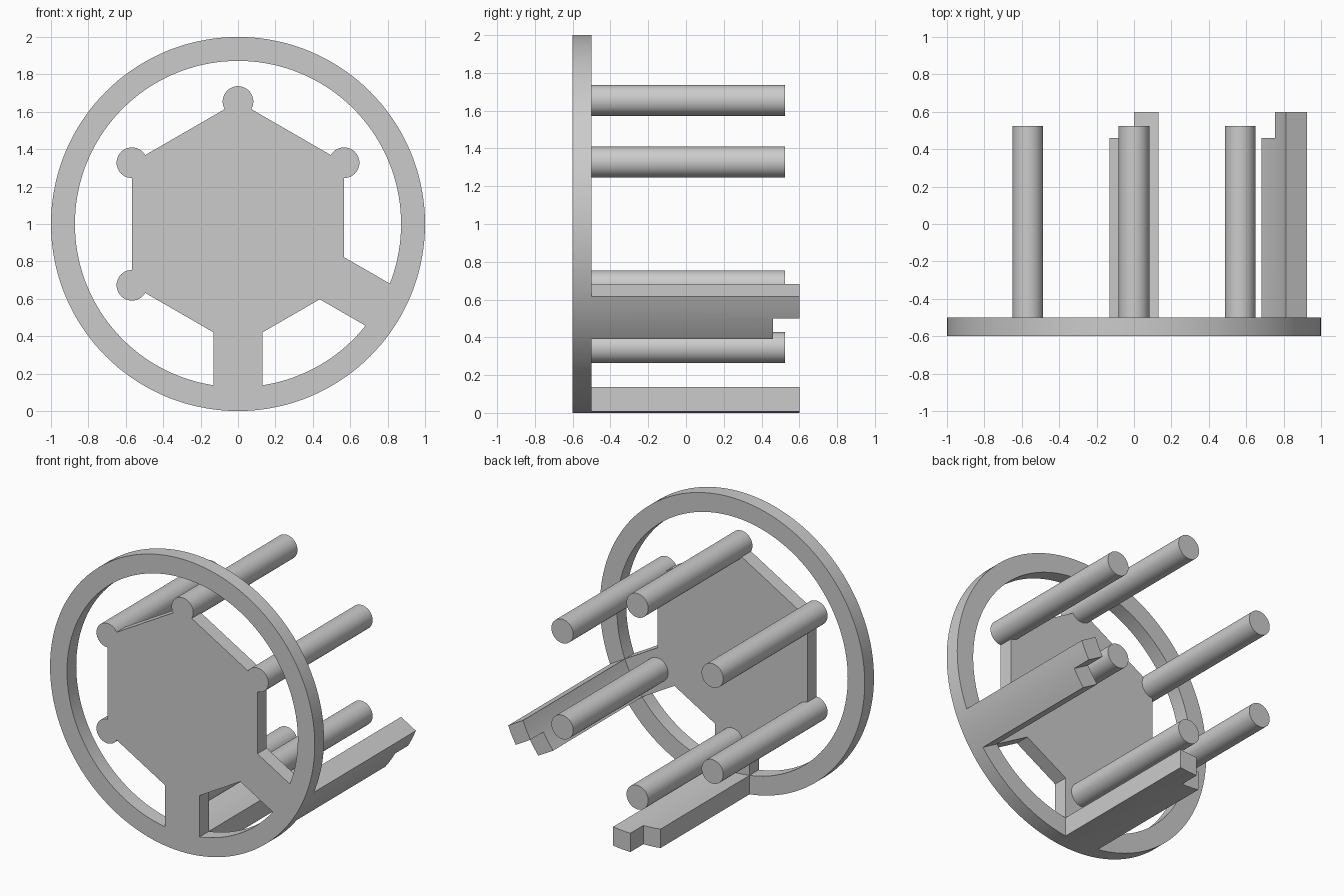
import bpy
import bmesh
from math import sin, cos, asin, radians, pi
from mathutils import Vector

if "Cube" in bpy.data.objects:
    bpy.data.objects.remove(bpy.data.objects["Cube"], do_unlink=True)

# Key sizes
CENTRE_Z = 1.0
FRONT, PLATE_BACK, PEG_BACK = -0.6, -0.5, 0.525
RING_OUT, RING_IN = 1.0, 0.872
HEX_R, PEG_R = 0.655, 0.082
HALF_W = 0.13
SPOKE_ANGLES = (-90, -30)

grey = bpy.data.materials.new("plain grey")
grey.use_nodes = True
colour = (0.6, 0.6, 0.6, 1)
grey.diffuse_color = colour
grey.node_tree.nodes["Principled BSDF"].inputs["Base Color"].default_value = colour


def polar(r, a):
    return Vector((r * cos(a), r * sin(a)))


def circle(r, n, centre=Vector((0, 0)), start=0.0):
    return [centre + polar(r, start + 2 * pi * i / n) for i in range(n)]


def prism(name, outline, y0, y1):
    """Extrude an outline drawn in the x-z plane from y0 to y1."""
    bm = bmesh.new()
    face = bm.faces.new([bm.verts.new((p.x, y0, p.y + CENTRE_Z)) for p in outline])
    new = bmesh.ops.extrude_face_region(bm, geom=[face])["geom"]
    bmesh.ops.translate(bm, vec=(0, y1 - y0, 0),
                        verts=[v for v in new if isinstance(v, bmesh.types.BMVert)])
    bmesh.ops.recalc_face_normals(bm, faces=bm.faces)
    mesh = bpy.data.meshes.new(name)
    bm.to_mesh(mesh)
    bm.free()
    mesh.materials.append(grey)
    obj = bpy.data.objects.new(name, mesh)
    bpy.context.collection.objects.link(obj)
    return obj


def select(obj):
    bpy.ops.object.select_all(action='DESELECT')
    obj.select_set(True)
    bpy.context.view_layer.objects.active = obj


def combine(target, other, operation):
    """Apply a boolean and discard the helper."""
    mod = target.modifiers.new("combine", 'BOOLEAN')
    mod.operation, mod.object, mod.solver = operation, other, 'EXACT'
    select(target)
    bpy.ops.object.modifier_apply(modifier=mod.name)
    bpy.data.objects.remove(other, do_unlink=True)


# Outer ring
frame = prism("wheel_frame", circle(RING_OUT, 144), FRONT, PLATE_BACK)
hole = prism("ring_hole", circle(RING_IN, 144), FRONT - 0.1, PLATE_BACK + 0.1)
combine(frame, hole, 'DIFFERENCE')

# Hexagonal hub
corners = circle(HEX_R, 6, start=pi / 2)
combine(frame, prism("hub", corners, FRONT, PLATE_BACK), 'UNION')

# Two spokes joining hub and ring
for deg in SPOKE_ANGLES:
    a = radians(deg)
    along, side = polar(1, a), polar(HALF_W, a + pi / 2)
    outline = [along * r + side * s for r, s in ((0.4, -1), (0.93, -1), (0.93, 1), (0.4, 1))]
    combine(frame, prism("spoke", outline, FRONT, PLATE_BACK), 'UNION')

# Round pegs through the hub corners
for c in corners:
    combine(frame, prism("peg", circle(PEG_R, 48, c), FRONT, PEG_BACK), 'UNION')

# Stepped bars running back from the ring at each spoke
bars = []
for deg in SPOKE_ANGLES:
    a = radians(deg)

    def arc(r, s0, s1, n=6):
        return [polar(r, a + asin((s0 + (s1 - s0) * i / n) * HALF_W / r)) for i in range(n + 1)]

    place = "lower" if deg == -90 else "left"
    full = prism(place + "_bar", arc(RING_OUT, -1, 1) + arc(RING_IN, 1, -1), PLATE_BACK, 0.6)
    notch = [polar(0.7, a), polar(1.2, a), polar(1.2, a - 0.4), polar(0.7, a - 0.4)]
    combine(full, prism("notch", notch, 0.46, 0.7), 'DIFFERENCE')
    bars.append(full)

for obj in [frame] + bars:
    select(obj)
    bpy.ops.object.shade_smooth_by_angle(angle=radians(30))
